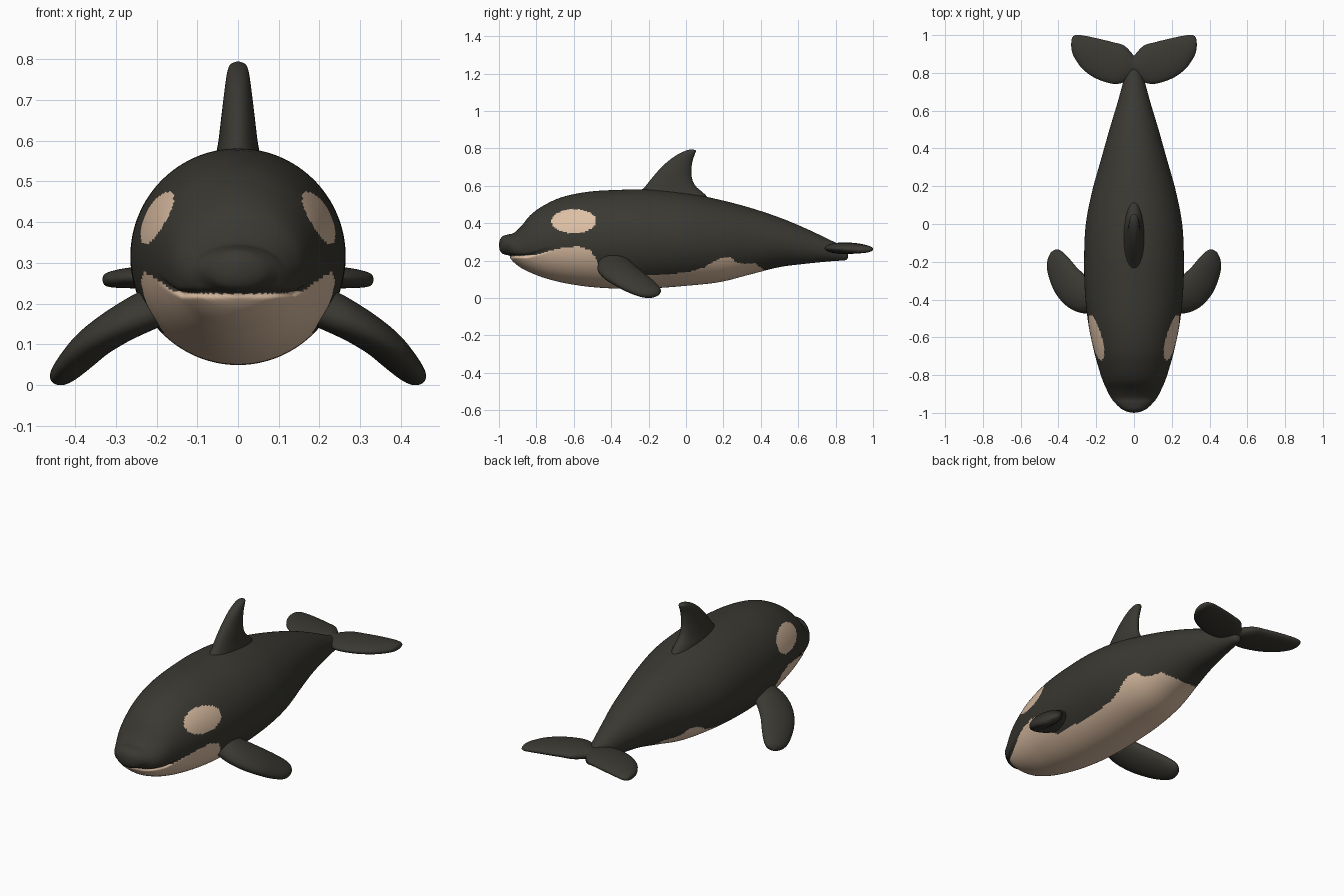
import bpy, bmesh, math
from mathutils import Vector

if "Cube" in bpy.data.objects:
    bpy.data.objects.remove(bpy.data.objects["Cube"])


def material(name, rgb):
    m = bpy.data.materials.new(name)
    m.diffuse_color = (*rgb, 1)
    m.use_nodes = True
    m.node_tree.nodes["Principled BSDF"].inputs["Base Color"].default_value = m.diffuse_color
    return m


DARK = material("charcoal_skin", (0.042, 0.040, 0.032))
PALE = material("cream_patch", (0.72, 0.52, 0.37))


def refine(rows, step):
    """Catmull-Rom through rows of numbers, with roughly even spacing."""
    rows = [Vector(r) for r in rows]
    out = []
    for i in range(len(rows) - 1):
        p1, p2 = rows[i], rows[i + 1]
        p0, p3 = rows[max(i - 1, 0)], rows[min(i + 2, len(rows) - 1)]
        n = max(4, int((p2 - p1).length / step))
        for k in range(n):
            t = k / n
            out.append(0.5 * (2 * p1 + (p2 - p0) * t + (2 * p0 - 5 * p1 + 4 * p2 - p3) * t * t
                              + (3 * p1 - p0 - 3 * p2 + p3) * t ** 3))
    out.append(rows[-1])
    return out


def loft(name, rings, sides):
    """Skin elliptical rings given as (centre, first half-axis, second half-axis)."""
    bm = bmesh.new()
    loops = []
    for c, a, b in rings:
        angles = [2 * math.pi * k / sides for k in range(sides)]
        loops.append([bm.verts.new(c + a * math.cos(t) + b * math.sin(t)) for t in angles])
    for l0, l1 in zip(loops, loops[1:]):
        for k in range(sides):
            j = (k + 1) % sides
            bm.faces.new((l0[k], l0[j], l1[j], l1[k]))
    bmesh.ops.remove_doubles(bm, verts=bm.verts, dist=0.00005)
    bmesh.ops.recalc_face_normals(bm, faces=bm.faces)
    for f in bm.faces:
        f.smooth = True
    mesh = bpy.data.meshes.new(name)
    bm.to_mesh(mesh)
    bm.free()
    mesh.materials.append(DARK)
    ob = bpy.data.objects.new(name, mesh)
    bpy.context.collection.objects.link(ob)
    return ob


def mirror_x(ob):
    ob.modifiers.new("mirror", 'MIRROR').use_axis[0] = True


def lookup(table, x):
    for (x0, v0), (x1, v1) in zip(table, table[1:]):
        if x0 <= x <= x1:
            return v0 + (v1 - v0) * (x - x0) / (x1 - x0)
    return -1


# Body: y, top z, bottom z, half width
body_rows = [
    (-1, .285, .28, 0), (-.995, .31, .255, .03), (-.98, .33, .235, .065),
    (-.95, .34, .222, .098), (-.92, .348, .19, .122), (-.88, .385, .16, .143),
    (-.83, .445, .135, .165), (-.76, .495, .108, .188), (-.66, .54, .082, .215),
    (-.52, .568, .06, .243), (-.36, .578, .05, .26), (-.18, .58, .052, .264),
    (0, .562, .065, .255), (.18, .525, .085, .22), (.34, .483, .125, .175),
    (.5, .43, .165, .13), (.64, .372, .183, .088), (.76, .315, .195, .055),
    (.83, .28, .2, .035), (.86, .25, .205, .02), (.867, .228, .225, 0)]
rings = [(Vector((0, y, (t + b) / 2)), Vector((w, 0, 0)), Vector((0, 0, (t - b) / 2)))
         for y, t, b, w in refine(body_rows, 0.009)]
body = loft("body", rings, 176)
body.data.materials.append(PALE)

# Mouth crease below the upper lip
for v in body.data.vertices:
    if v.co.y < -.7:
        fade = min(1, (-.7 - v.co.y) / .15)
        line = .226 + .04 * (1 - fade)
        g = fade * math.exp(-((v.co.z - line) / .007) ** 2)
        v.co.x *= 1 - .07 * g
        v.co.y += .012 * g

# Pale chin, belly with flank lobe, and oval eye patches
belly_edge = [(-.945, .224), (-.8, .23), (-.72, .255), (-.65, .272), (-.57, .276), (-.51, .255),
              (-.47, .19), (-.42, .13), (-.2, .122), (-.08, .128), (.02, .14), (.1, .165),
              (.15, .198), (.2, .217), (.24, .22), (.27, .19), (.3, .183), (.37, .185), (.415, .15)]
for p in body.data.polygons:
    x, y, z = p.center
    eye = ((y + .6) / .12) ** 2 + ((z - .41) / .064) ** 2 < 1
    if eye or z < lookup(belly_edge, y):
        p.material_index = 1

# Dorsal fin: z, front y, back y, half thickness
fin_rows = [(.48, -.27, .16, .06), (.55, -.26, .105, .056), (.6, -.215, .05, .048),
            (.65, -.175, .03, .042), (.7, -.13, .03, .036), (.74, -.085, .037, .031),
            (.77, -.04, .048, .026), (.788, 0, .052, .018), (.795, .028, .032, 0)]
loft("dorsal_fin", [(Vector((0, (f + b) / 2, z)), Vector((0, (b - f) / 2, 0)), Vector((h, 0, 0)))
                    for z, f, b, h in refine(fin_rows, 0.015)], 48)

# Flippers: centre x, y, z, half chord, half thickness
flipper_rows = [(.15, -.40, .215, .09, .05), (.22, -.395, .185, .1, .05), (.29, -.365, .148, .1, .046),
                (.35, -.31, .107, .095, .042), (.39, -.25, .068, .085, .037),
                (.42, -.195, .036, .066, .03), (.433, -.165, .022, .04, .02), (.44, -.15, .016, 0, 0)]
chord = Vector((.53, -.74, -.31)).normalized()
normal = Vector((.61, .635, -.464)).cross(chord).normalized()
mirror_x(loft("flippers", [(Vector(r[:3]), chord * r[3], normal * r[4])
                           for r in refine(flipper_rows, 0.015)], 48))

# Tail flukes: x, front y, back y, centre z, half thickness
fluke_rows = [(0, .79, .89, .262, .026), (.05, .752, .943, .265, .031), (.11, .742, .962, .266, .031),
              (.2, .77, .984, .265, .029), (.27, .818, .998, .263, .025),
              (.31, .872, 1.0, .26, .02), (.328, .91, .985, .259, .013), (.333, .95, .95, .259, 0)]
mirror_x(loft("tail_flukes", [(Vector((x, (f + b) / 2, z)), Vector((0, (b - f) / 2, 0)), Vector((0, 0, h)))
                              for x, f, b, z, h in refine(fluke_rows, 0.015)], 48))
